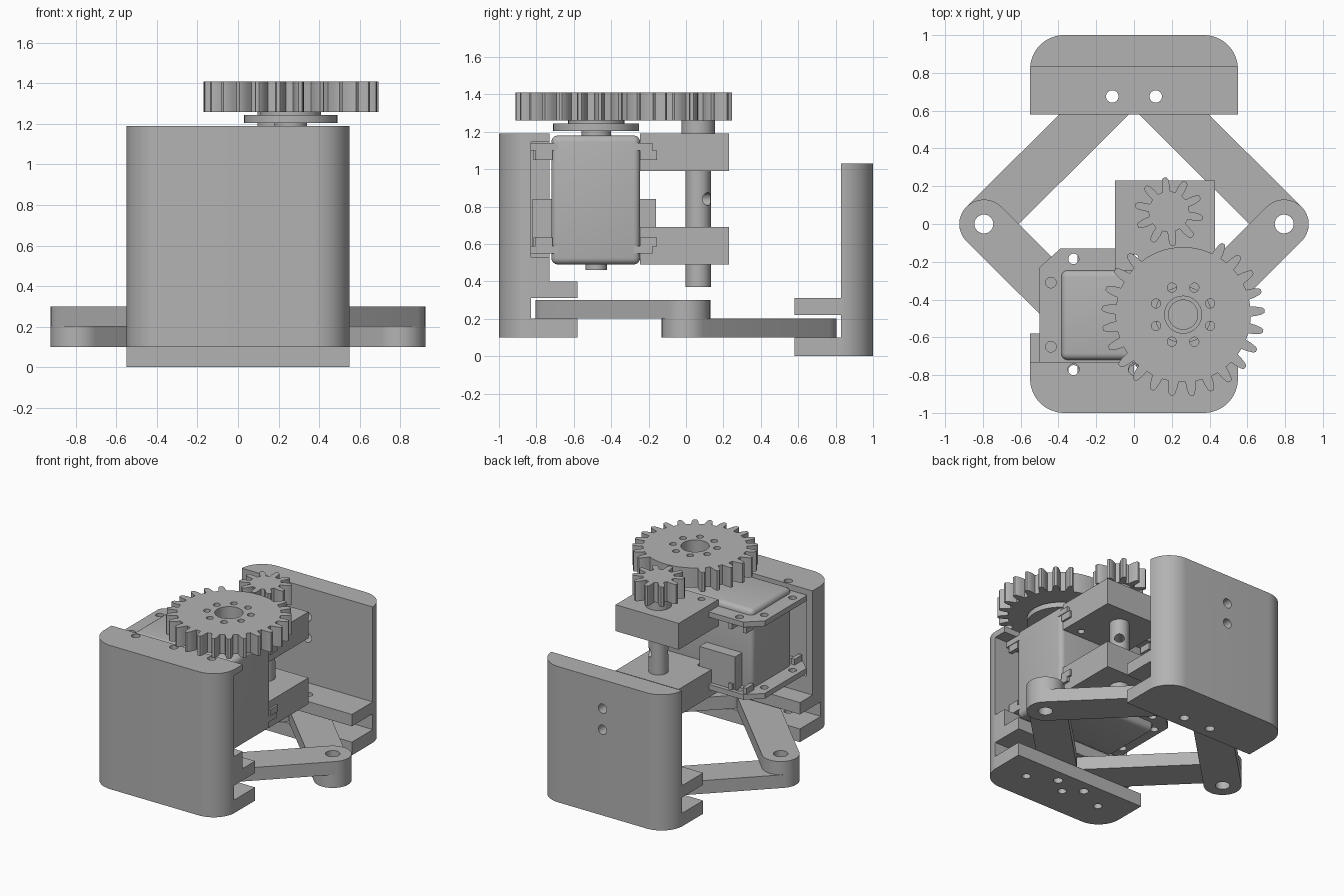
import bpy, bmesh, math
from mathutils import Vector, Matrix

cube = bpy.data.objects.get("Cube")
if cube:
    bpy.data.objects.remove(cube, do_unlink=True)

grey = bpy.data.materials.new("plain grey")
grey.use_nodes = True
COLOR = (0.45, 0.45, 0.45, 1)
grey.diffuse_color = COLOR
grey.node_tree.nodes["Principled BSDF"].inputs["Base Color"].default_value = COLOR


def make(name, bm):
    bmesh.ops.recalc_face_normals(bm, faces=bm.faces)
    mesh = bpy.data.meshes.new(name)
    bm.to_mesh(mesh)
    bm.free()
    mesh.materials.append(grey)
    obj = bpy.data.objects.new(name, mesh)
    bpy.context.collection.objects.link(obj)
    return obj


def prism(name, pts, z0, z1):
    bm = bmesh.new()
    face = bm.faces.new([bm.verts.new((x, y, z0)) for x, y in pts])
    new = bmesh.ops.extrude_face_region(bm, geom=[face])["geom"]
    verts = [v for v in new if isinstance(v, bmesh.types.BMVert)]
    bmesh.ops.translate(bm, verts=verts, vec=(0, 0, z1 - z0))
    return make(name, bm)


def box(name, x0, x1, y0, y1, z0, z1):
    return prism(name, [(x0, y0), (x1, y0), (x1, y1), (x0, y1)], z0, z1)


def arc(cx, cy, r, a0, a1, n=16):
    angles = [math.radians(a0 + (a1 - a0) * i / n) for i in range(n + 1)]
    return [(cx + r * math.cos(a), cy + r * math.sin(a)) for a in angles]


def cyl(name, x, y, r, z0, z1):
    return prism(name, arc(x, y, r, 0, 360, 40)[:-1], z0, z1)


def apply_mods(obj):
    deps = bpy.context.evaluated_depsgraph_get()
    mesh = bpy.data.meshes.new_from_object(obj.evaluated_get(deps))
    obj.modifiers.clear()
    obj.data = mesh


def cut(obj, *cutters):
    for c in cutters:
        mod = obj.modifiers.new("cut", "BOOLEAN")
        mod.operation = "DIFFERENCE"
        mod.solver = "EXACT"
        mod.object = c
        apply_mods(obj)
        bpy.data.objects.remove(c, do_unlink=True)


def drill(obj, points, r, z0=-0.1, z1=1.5):
    cut(obj, *[cyl("drill", x, y, r, z0, z1) for x, y in points])


def bevel(obj, width):
    mod = obj.modifiers.new("bevel", "BEVEL")
    mod.width = width
    mod.segments = 4
    mod.limit_method = "ANGLE"
    apply_mods(obj)


# Jaw outline with rounded outer corners; side is -1 for front, 1 for back
def jaw(name, side, z0, z1):
    outline = [(-0.55, 0.58), (0.55, 0.58)]
    outline += arc(0.37, 0.82, 0.18, 0, 90) + arc(-0.37, 0.82, 0.18, 90, 180)
    return prism(name, [(x, y * side) for x, y in outline], z0, z1)


PIVOT = 0.115, 0.675
KNEE = 0.795
SCREWS = (-0.32, 0, 0.32)

# Front jaw: thick wall, servo pocket and a slot for the links
front = jaw("front_jaw", -1, 0.10, 1.19)
cut(front,
    box("c", -1, 1, -0.73, 0, 0.40, 1.5),
    box("c", -1, 1, -0.83, 0, 0.20, 0.31),
    box("c", -0.50, 1, -0.83, 0, 0.53, 1.145))
drill(front, [(s * PIVOT[0], -PIVOT[1]) for s in (-1, 1)], 0.033)
drill(front, [(x, -0.77) for x in SCREWS], 0.03)

# Back jaw: lower wall with link slot and two cross holes
back = jaw("back_jaw", 1, 0, 1.03)
cut(back,
    box("c", -1, 1, 0, 0.83, 0.31, 1.5),
    box("c", -1, 1, 0, 0.83, 0.10, 0.22))
drill(back, [(s * PIVOT[0], PIVOT[1]) for s in (-1, 1)], 0.033)
for z in (0.65, 0.81):
    hole = cyl("c", 0, 0, 0.035, -0.5, 0.5)
    hole.data.transform(Matrix.Translation((0, 0.9, z)) @ Matrix.Rotation(math.pi / 2, 4, "X"))
    cut(back, hole)

# Four links, front pair stacked above the back pair
for side, x_name in ((-1, "right"), (1, "left")):
    for end, y_name, z0 in ((-1, "front", 0.20), (1, "back", 0.10)):
        a = Vector((side * KNEE, 0))
        b = Vector((side * PIVOT[0], end * PIVOT[1]))
        ang = math.degrees(math.atan2(b.y - a.y, b.x - a.x))
        pts = arc(a.x, a.y, 0.13, ang + 90, ang + 270) + arc(b.x, b.y, 0.13, ang - 90, ang + 90)
        link = prism(f"{y_name}_{x_name}_link", pts, z0, z0 + 0.10)
        drill(link, [a], 0.05)
        drill(link, [b], 0.033)

# Servo body with rounded case and a bottom stub
SX, SY = 0.26, -0.48
body = box("servo_body", -0.385, 0.45, -0.72, -0.245, 0.49, 1.18)
bevel(body, 0.035)
cyl("servo_stub", SX, SY, 0.057, 0.46, 0.50)

# Servo mounting plates with screw holes and nut tabs
for level, z0, tab0 in (("top", 1.10, 1.05), ("bottom", 0.55, 0.585)):
    plate = prism(f"servo_{level}_plate", [
        (-0.50, -0.73), (-0.39, -0.83), (0.45, -0.83),
        (0.45, -0.18), (0.06, -0.18), (0.06, -0.13), (-0.39, -0.13), (-0.50, -0.23)],
        z0, z0 + 0.04)
    drill(plate, [(x, SY + s * 0.295) for x in SCREWS[:2] for s in (-1, 1)]
          + [(-0.44, SY + s * 0.17) for s in (-1, 1)], 0.028)
    for s in (-1, 1):
        for i, x in enumerate((-0.39, -0.27, -0.07, 0.05, 0.43)):
            y = SY + s * (0.29 if x < 0.2 else 0.28)
            box(f"nut_tab_{level}_{i}", x - 0.015, x + 0.015, y - 0.045, y + 0.045,
                tab0, tab0 + 0.05)

# Cable sockets on both long sides of the servo
box("cable_sockets", -0.30, 0, -0.82, -0.16, 0.58, 0.84)

# Two bearing blocks carrying the pinion shaft
PX, PY = 0.185, 0.065
for name, z0 in (("upper_bearing_block", 0.99), ("lower_bearing_block", 0.49)):
    block = box(name, -0.10, 0.43, -0.245, 0.23, z0, z0 + 0.20)
    drill(block, [(x, SY + 0.295) for x in SCREWS[1:]], 0.025)

# Pinion shaft with a cross hole, and its collar
shaft = cyl("pinion_shaft", PX, PY, 0.068, 0.37, 1.27)
hole = cyl("c", 0, 0, 0.034, -0.3, 0.3)
hole.data.transform(Matrix.Translation((PX, PY, 0.84)) @ Matrix.Rotation(math.radians(50), 4, "Z")
                    @ Matrix.Rotation(math.pi / 2, 4, "Y"))
cut(shaft, hole)
cyl("pinion_collar", PX, PY, 0.09, 1.18, 1.27)


# Gear outline from tapered teeth; teeth inside the gap angles are left out
def gear(name, cx, cy, teeth, root, tip, phase, gap=(0, 0)):
    pts = []
    step = 360 / teeth
    for i in range(teeth):
        a = (phase + i * step) % 360
        bare = gap[0] < a < gap[1]
        for f, t in ((-0.3, 0), (-0.25, 0.4), (-0.16, 0.85), (-0.08, 1),
                     (0.08, 1), (0.16, 0.85), (0.25, 0.4), (0.3, 0)):
            r = root + (0 if bare else t) * (tip - root)
            ang = math.radians(a + f * step)
            pts.append((cx + r * math.cos(ang), cy + r * math.sin(ang)))
    return prism(name, pts, 1.26, 1.41)


big = gear("drive_gear", SX, SY, 25, 0.358, 0.432, 276.3, (70, 130))
drill(big, [(SX, SY)], 0.098)
drill(big, arc(SX, SY, 0.155, 22.5, 337.5, 7), 0.024)
gear("pinion_gear", PX, PY, 10, 0.108, 0.182, 97)

# Servo horn and output hub under the drive gear
cyl("servo_horn", SX, SY, 0.23, 1.205, 1.245)
cyl("horn_hub", SX - 0.0, SY, 0.08, 1.17, 1.27)
cyl("horn_collar", SX, SY, 0.15, 1.24, 1.262)

# Smooth curved sides, keep edges sharp
bpy.ops.object.select_all(action="DESELECT")
for obj in bpy.context.collection.objects:
    if obj.type == "MESH" and obj.data.materials and obj.data.materials[0] == grey:
        obj.select_set(True)
        bpy.context.view_layer.objects.active = obj
bpy.ops.object.shade_smooth_by_angle(angle=math.radians(30))
